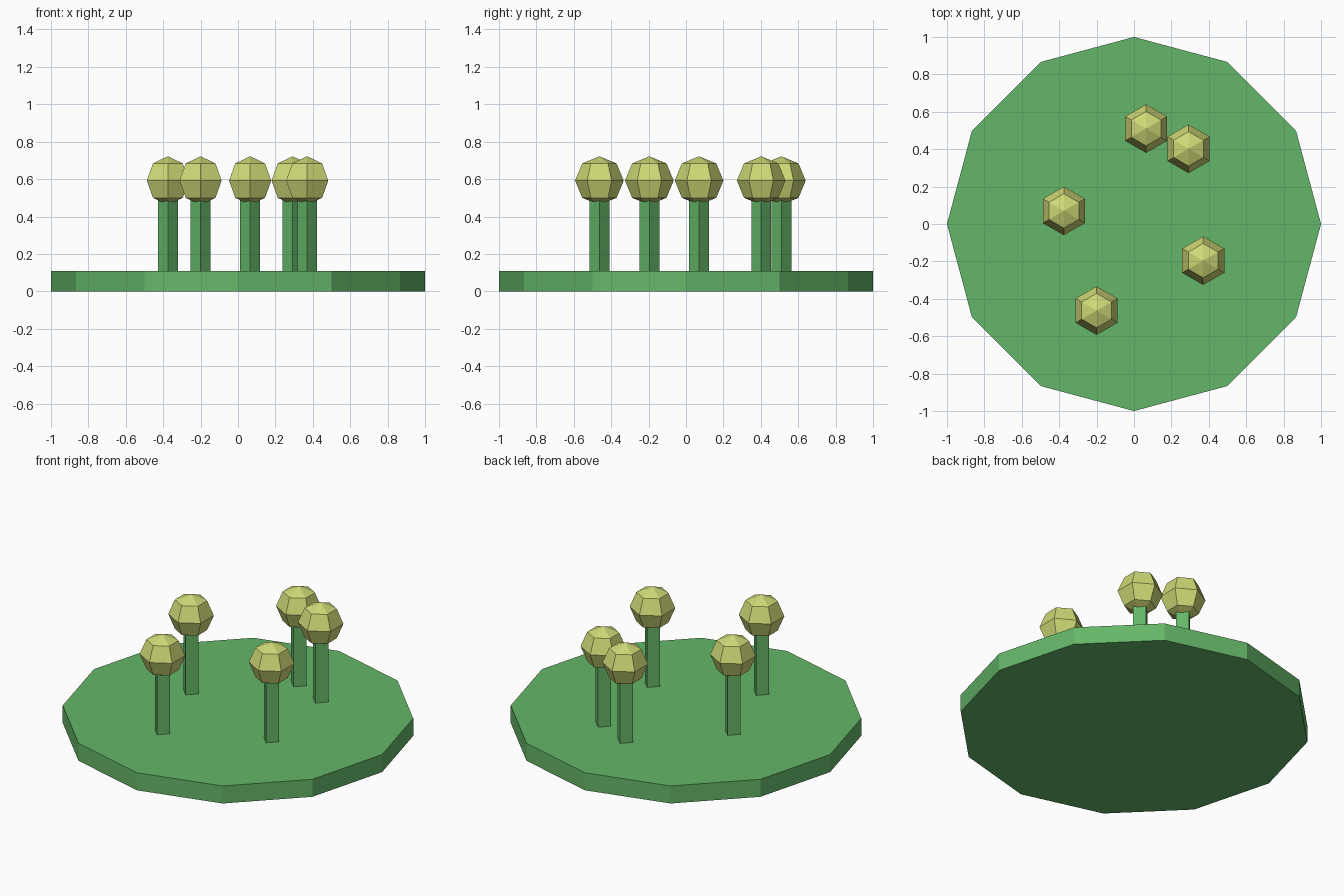
import bpy, math

if "Cube" in bpy.data.objects:
    bpy.data.objects.remove(bpy.data.objects["Cube"])

BASE_H = 0.11
BALL_Z, BALL_R = 0.592, 0.13
STEM_R, STEM_TOP = 0.053, 0.55
SPOTS = [(0.065, 0.51), (0.292, 0.402), (-0.375, 0.07), (0.37, -0.196), (-0.20, -0.463)]


def material(name, rgb):
    mat = bpy.data.materials.new(name)
    mat.diffuse_color = (*rgb, 1)
    mat.use_nodes = True
    mat.node_tree.nodes["Principled BSDF"].inputs["Base Color"].default_value = mat.diffuse_color
    return mat


green = material("leaf_green", (0.13, 0.47, 0.14))
yellow = material("pollen_yellow", (0.62, 0.69, 0.18))


def finish(name, mat):
    obj = bpy.context.object
    obj.name = name
    obj.data.materials.append(mat)
    return obj


def prism(name, sides, radius, x, y, z0, z1):
    bpy.ops.mesh.primitive_cylinder_add(vertices=sides, radius=radius, depth=z1 - z0,
                                        location=(x, y, (z0 + z1) / 2))
    return finish(name, green)


# Twelve-sided base disc
prism("base", 12, 1.0, 0, 0, 0, BASE_H)

# Square stems, each topped by a faceted ball with a corner facing the front
for i, (x, y) in enumerate(SPOTS, 1):
    prism(f"stem_{i}", 4, STEM_R, x, y, BASE_H - 0.01, STEM_TOP)
    bpy.ops.mesh.primitive_uv_sphere_add(segments=6, ring_count=4, radius=BALL_R,
                                         location=(x, y, BALL_Z))
    ball = finish(f"ball_{i}", yellow)
    # Make sure a corner lies on the y axis
    if max(v.co.y for v in ball.data.vertices) < BALL_R * 0.95:
        ball.rotation_euler.z = math.radians(30)
